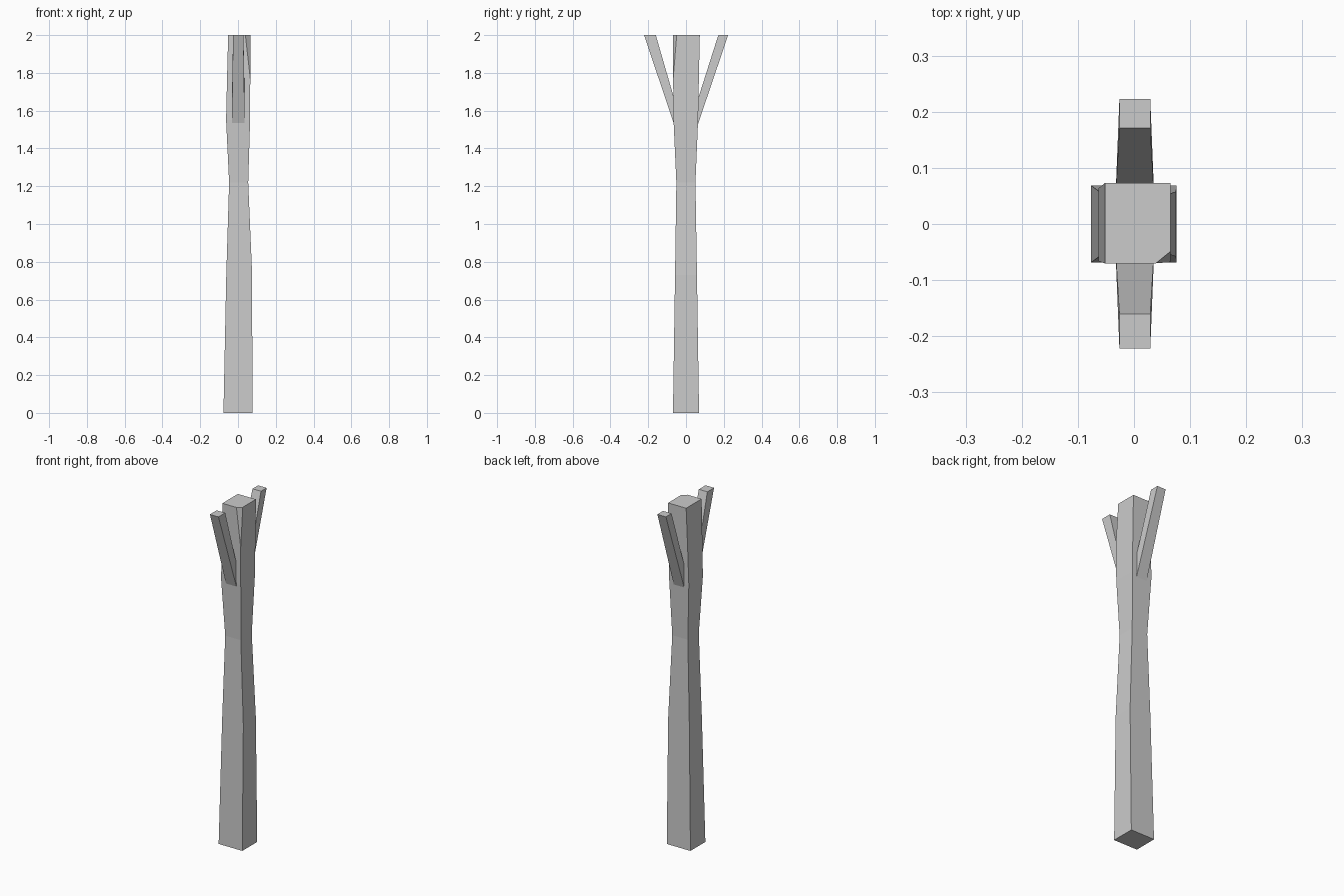
import bpy, bmesh

if "Cube" in bpy.data.objects:
    bpy.data.objects.remove(bpy.data.objects["Cube"])


def loft(name, rings):
    """Skin a stack of equal-length rings and cap both ends."""
    bm = bmesh.new()
    loops = [[bm.verts.new(p) for p in ring] for ring in rings]
    n = len(loops[0])
    for a, b in zip(loops, loops[1:]):
        for i in range(n):
            j = (i + 1) % n
            bm.faces.new((a[i], a[j], b[j], b[i]))
    bm.faces.new(loops[0][::-1])
    bm.faces.new(loops[-1])
    bmesh.ops.remove_doubles(bm, verts=bm.verts, dist=0.0005)
    bmesh.ops.recalc_face_normals(bm, faces=bm.faces)
    mesh = bpy.data.meshes.new(name)
    bm.to_mesh(mesh)
    bm.free()
    obj = bpy.data.objects.new(name, mesh)
    bpy.context.collection.objects.link(obj)
    return obj


def section(z, x0, x1, y0, y1, cut_x=0, cut_y=0):
    """Rectangle whose front right corner can be cut off."""
    return [(x0, y0, z), (x1 - cut_x, y0, z), (x1, y0 + cut_y, z),
            (x1, y1, z), (x0, y1, z)]


# Trunk: tapers to a waist, flares again, chipped corner at the top
loft("trunk", [
    section(0.00, -0.077, 0.076, -0.069, 0.069),
    section(0.73, -0.062, 0.075, -0.058, 0.058),
    section(1.22, -0.047, 0.054, -0.051, 0.050),
    section(1.55, -0.063, 0.064, -0.066, 0.064),
    section(1.77, -0.058, 0.065, -0.068, 0.068),
    section(2.00, -0.052, 0.065, -0.070, 0.073, 0.026, 0.021),
])


# Branches: slanted bars leaning out of the front and back faces
def branch(name, side, y_in, y_out):
    profile_base = [(0.047, 1.48), (0.047, 1.61)]
    base = [(-0.033, side * 0.047, 1.48), (0.036, side * 0.047, 1.48),
            (0.036, side * 0.047, 1.61), (-0.033, side * 0.047, 1.61)]
    tip = [(-0.026, side * y_out, 2), (0.029, side * y_out, 2),
           (0.029, side * y_in, 2), (-0.026, side * y_in, 2)]
    loft(name, [base, tip])


branch("front_branch", -1, 0.160, 0.222)
branch("back_branch", 1, 0.171, 0.223)
